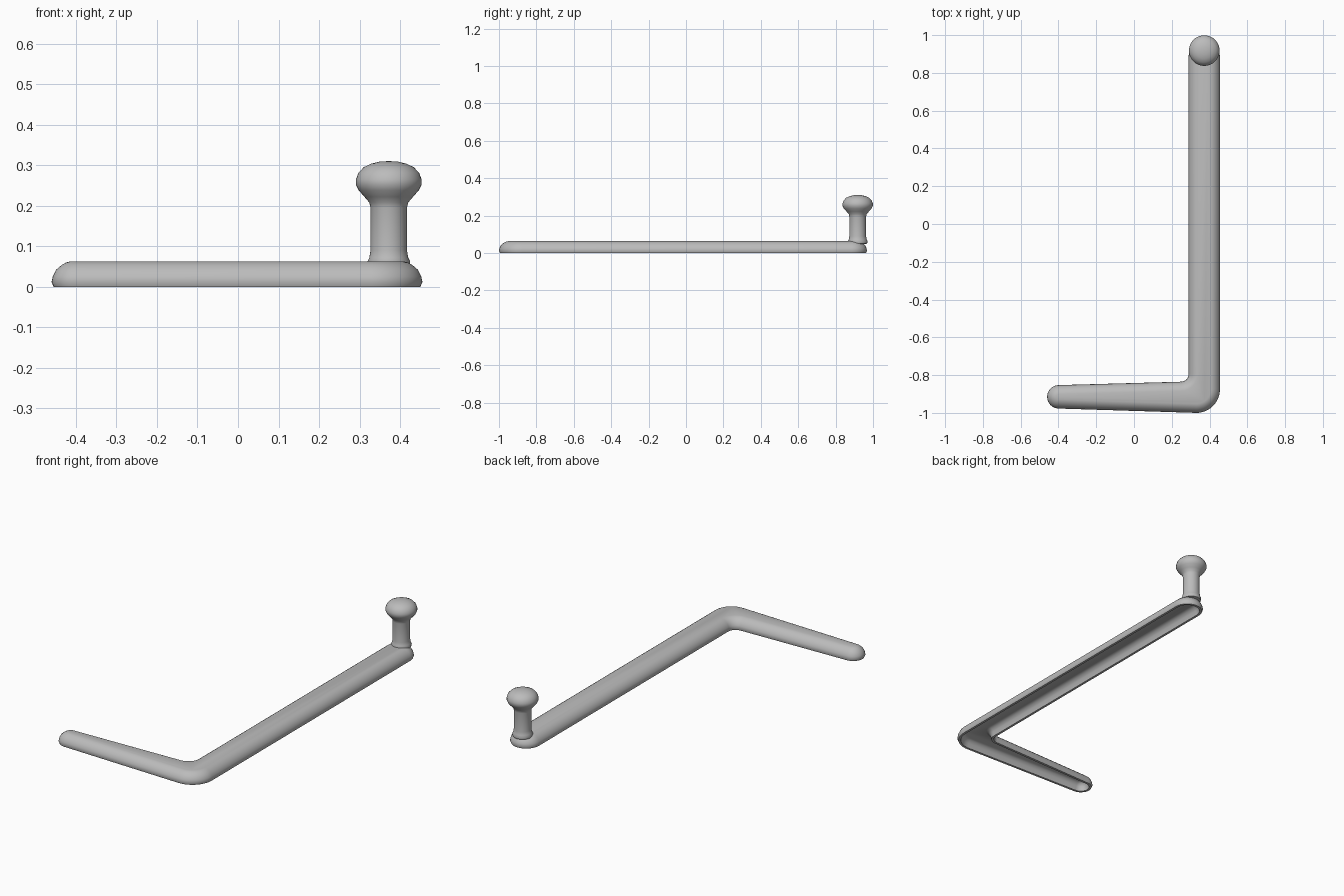
import bpy
import bmesh
from math import cos, sin, radians, tau

cube = bpy.data.objects.get("Cube")
if cube:
    bpy.data.objects.remove(cube, do_unlink=True)

grey = bpy.data.materials.new("plain grey")
grey.use_nodes = True
grey.diffuse_color = (0.5, 0.5, 0.5, 1)
shader = next(n for n in grey.node_tree.nodes if n.type == 'BSDF_PRINCIPLED')
shader.inputs["Base Color"].default_value = grey.diffuse_color


def loft(name, rings):
    """Skin a stack of equal-length point rings and close both ends."""
    bm = bmesh.new()
    loops = [[bm.verts.new(p) for p in ring] for ring in rings]
    for a, b in zip(loops, loops[1:]):
        for i in range(len(a)):
            j = (i + 1) % len(a)
            bm.faces.new((a[i], a[j], b[j], b[i]))
    bm.faces.new(loops[0][::-1])
    bm.faces.new(loops[-1])
    bmesh.ops.recalc_face_normals(bm, faces=bm.faces)
    mesh = bpy.data.meshes.new(name)
    bm.to_mesh(mesh)
    bm.free()
    mesh.materials.append(grey)
    obj = bpy.data.objects.new(name, mesh)
    bpy.context.collection.objects.link(obj)
    bpy.ops.object.select_all(action='DESELECT')
    obj.select_set(True)
    bpy.context.view_layer.objects.active = obj
    bpy.ops.object.shade_smooth_by_angle(angle=radians(50))
    return obj


# Outline corners of the bent bar: centre x, y, radius, start and end angle
CORNERS = [
    (-0.398, -0.915, 0.062, 90, 270),   # tip of the short arm
    (0.33, -0.875, 0.125, 270, 360),    # outside of the bend
    (0.372, 0.885, 0.083, 0, 180),      # far end of the long arm
    (0.249, -0.795, 0.04, 0, -90),      # inside of the bend
]


def outline(inset, z, steps=16):
    points = []
    for cx, cy, r, start, end in CORNERS:
        radius = r - inset if end > start else r + inset
        for i in range(steps + 1):
            a = radians(start + (end - start) * i / steps)
            points.append((cx + radius * cos(a), cy + radius * sin(a), z))
    return points


# Bent bar: hollow underside, rim, rounded outer wall, flat top
SECTION = [(0.046, 0.046), (0.032, 0.04), (0.023, 0.025), (0.018, 0.0),
           (0.005, 0.0), (0.0, 0.012), (0.003, 0.026), (0.011, 0.042),
           (0.025, 0.054), (0.036, 0.06), (0.048, 0.063)]
loft("bent_bar", [outline(d, z) for d, z in SECTION])

# Upright post with its mushroom knob, turned in one piece
POST = [(0.03, 0.047), (0.05, 0.05), (0.053, 0.062), (0.048, 0.072),
        (0.045, 0.09), (0.045, 0.195), (0.048, 0.208), (0.06, 0.222),
        (0.074, 0.238), (0.081, 0.252), (0.081, 0.265), (0.075, 0.281),
        (0.062, 0.295), (0.043, 0.304), (0.022, 0.309), (0.004, 0.31)]
SIDES = 40
loft("post_and_knob", [[(0.372 + r * cos(tau * i / SIDES),
                         0.918 + r * sin(tau * i / SIDES), z)
                        for i in range(SIDES)] for r, z in POST])
